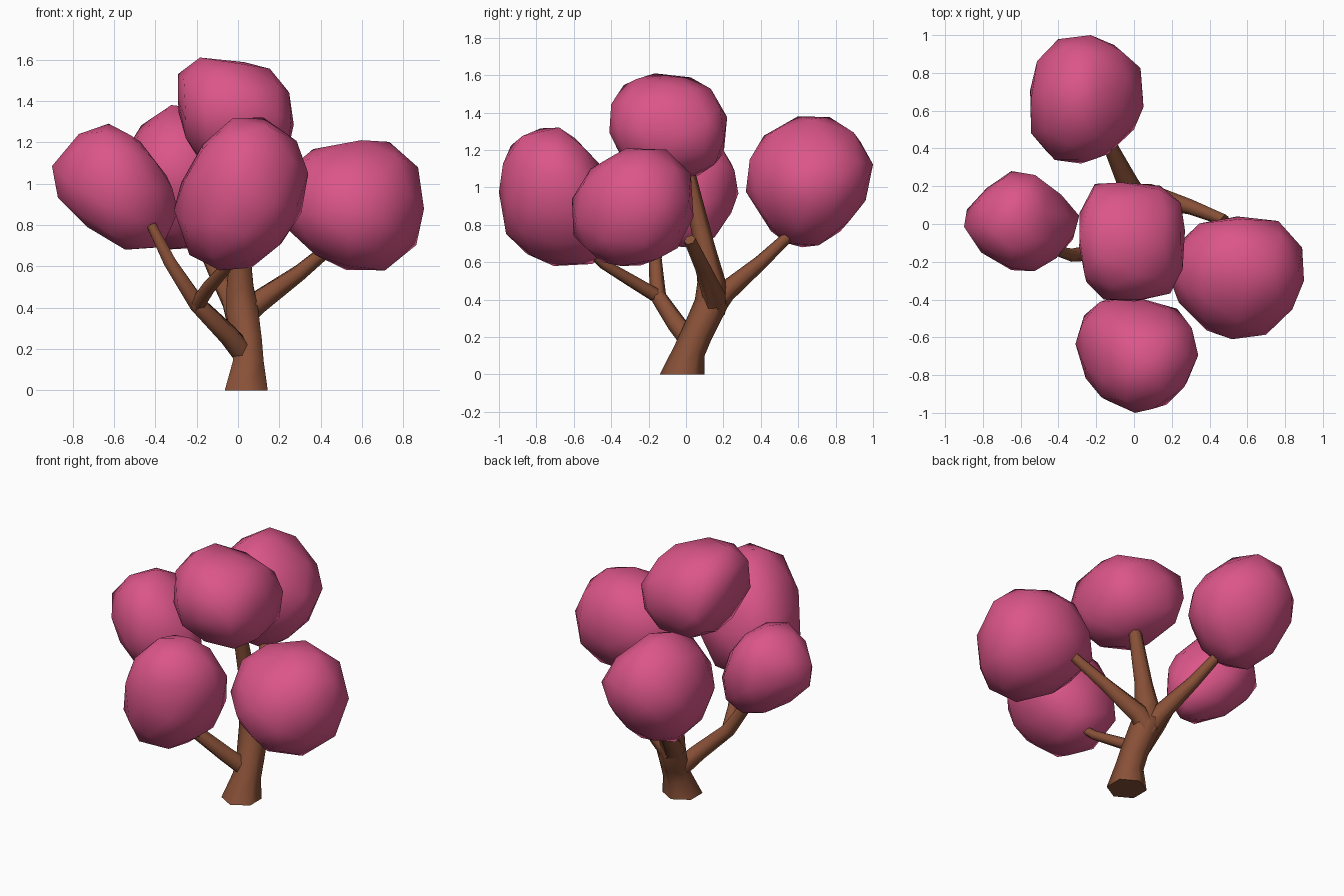
import bpy, bmesh, math, random
from mathutils import Vector, Matrix

if "Cube" in bpy.data.objects:
    bpy.data.objects.remove(bpy.data.objects["Cube"])

random.seed(4)


def material(name, rgb):
    m = bpy.data.materials.new(name)
    m.diffuse_color = (*rgb, 1)
    m.use_nodes = True
    m.node_tree.nodes["Principled BSDF"].inputs["Base Color"].default_value = m.diffuse_color
    return m


PINK = material("pink_foliage", (0.71, 0.092, 0.25))
BROWN = material("brown_bark", (0.25, 0.082, 0.039))


def finish(bm, name, mat, angle):
    bmesh.ops.recalc_face_normals(bm, faces=bm.faces)
    me = bpy.data.meshes.new(name)
    bm.to_mesh(me)
    bm.free()
    me.materials.append(mat)
    ob = bpy.data.objects.new(name, me)
    bpy.context.collection.objects.link(ob)
    bpy.ops.object.select_all(action='DESELECT')
    ob.select_set(True)
    bpy.context.view_layer.objects.active = ob
    bpy.ops.object.shade_smooth_by_angle(angle=math.radians(angle))
    return ob


def limb(name, points, sides=6):
    """Tapered six-sided tube through (x, y, z, radius) points."""
    bm = bmesh.new()
    pts = [Vector(p[:3]) for p in points]
    up = Vector((0, 0, 1))
    rings = []
    for i, p in enumerate(pts):
        t = (pts[min(i + 1, len(pts) - 1)] - pts[max(i - 1, 0)]).normalized()
        if p.z == 0:
            t = up                      # keep the foot flat on the ground
        q = up.rotation_difference(t)
        ring = []
        for k in range(sides):
            a = math.tau * k / sides + math.pi / 2
            ring.append(bm.verts.new(p + q @ Vector((math.cos(a), math.sin(a), 0)) * points[i][3]))
        rings.append(ring)
    for r0, r1 in zip(rings, rings[1:]):
        for k in range(sides):
            j = (k + 1) % sides
            bm.faces.new((r0[k], r0[j], r1[j], r1[k]))
    bm.faces.new(rings[0])
    bm.faces.new(rings[-1])
    return finish(bm, name, BROWN, 70)


def foliage(name, lo, hi, xz, yz, xy):
    """Lumpy low-poly ball. It fills the box lo..hi; xz, yz and xy give how far
    it reaches along the diagonals (+ +), (- +), (+ -), (- -) of each plane."""
    lo, hi = Vector(lo), Vector(hi)
    limits = []
    for (a, b), reach in (((0, 2), xz), ((1, 2), yz), ((0, 1), xy)):
        for (sa, sb), r in zip(((1, 1), (-1, 1), (1, -1), (-1, -1)), reach):
            d = Vector((0, 0, 0))
            d[a], d[b] = sa, sb
            limits.append((d.normalized(), r / math.sqrt(2)))
    for a in range(3):
        d = Vector((0, 0, 0))
        d[a] = 1
        limits += [(d, hi[a]), (-d, -lo[a])]

    spin = Matrix.Rotation(random.uniform(0, 6), 3, 'Z') @ Matrix.Rotation(random.uniform(0, 6), 3, 'X')
    mid, half = (lo + hi) / 2, (hi - lo) / 2
    bm = bmesh.new()
    bmesh.ops.create_icosphere(bm, subdivisions=2, radius=1)
    out = {}
    for v in bm.verts:
        jitter = Vector([random.uniform(-0.06, 0.06) for _ in range(3)])
        out[v] = (spin @ v.co + jitter).normalized()
        v.co = mid + Vector([half[a] * out[v][a] for a in range(3)])
    # push and pull each side softly until it reaches its limit
    for _ in range(60):
        for d, r in limits:
            err = r - max(v.co.dot(d) for v in bm.verts)
            for v in bm.verts:
                v.co += d * (0.5 * err * max(0, out[v].dot(d)) ** 3)
    return finish(bm, name, PINK, 50)


# trunk running up into the top ball
limb("trunk", [(0.04, -0.02, 0, 0.12), (0.05, 0.02, 0.13, 0.085), (0.045, 0.06, 0.22, 0.083),
               (0.02, 0.135, 0.38, 0.09), (0.01, 0.135, 0.50, 0.075),
               (0.01, 0.10, 0.68, 0.055), (0.0, 0.0, 1.12, 0.038)])
# branches
limb("right_branch", [(0.0, 0.14, 0.33, 0.07), (0.09, 0.15, 0.42, 0.062),
                      (0.30, 0.09, 0.57, 0.042), (0.48, 0.02, 0.72, 0.032)])
limb("back_branch", [(0.01, 0.12, 0.34, 0.075), (-0.03, 0.21, 0.44, 0.057),
                     (-0.12, 0.40, 0.60, 0.039), (-0.20, 0.58, 0.77, 0.028)])
limb("left_branch", [(0.05, 0.05, 0.15, 0.06), (-0.05, -0.05, 0.27, 0.052), (-0.20, -0.15, 0.42, 0.044),
                     (-0.33, -0.165, 0.62, 0.035), (-0.42, -0.14, 0.80, 0.026)])
limb("front_branch", [(-0.20, -0.14, 0.41, 0.038), (-0.14, -0.29, 0.50, 0.034),
                      (-0.06, -0.44, 0.59, 0.028), (0.0, -0.56, 0.70, 0.022)])

# foliage balls
foliage("top_foliage", (-0.29, -0.41, 1.04), (0.27, 0.22, 1.61),
        (1.71, 1.82, -0.9, -0.92), (1.66, 1.88, -0.97, -0.8), (0.36, 0.42, 0.56, 0.56))
foliage("left_foliage", (-0.90, -0.25, 0.68), (-0.29, 0.28, 1.29),
        (0.73, 2.01, -1.06, -0.06), (1.41, 1.38, -0.58, -0.58), (-0.23, 0.97, -0.23, 0.96))
foliage("back_foliage", (-0.55, 0.32, 0.68), (0.05, 1.0, 1.38),
        (1.17, 1.75, -0.84, -0.32), (2.19, 0.86, 0.06, -1.22), (0.86, 1.38, -0.5, 0.08))
foliage("right_foliage", (0.18, -0.61, 0.58), (0.90, 0.04, 1.21),
        (1.95, 0.82, 0.16, -1.02), (1.10, 1.61, -0.72, -0.14), (0.78, -0.34, 1.29, 0.18))
foliage("front_foliage", (-0.31, -1.0, 0.58), (0.34, -0.39, 1.32),
        (1.49, 1.36, -0.5, -0.42), (0.67, 2.16, -1.08, 0.21), (-0.22, -0.22, 1.13, 1.09))
